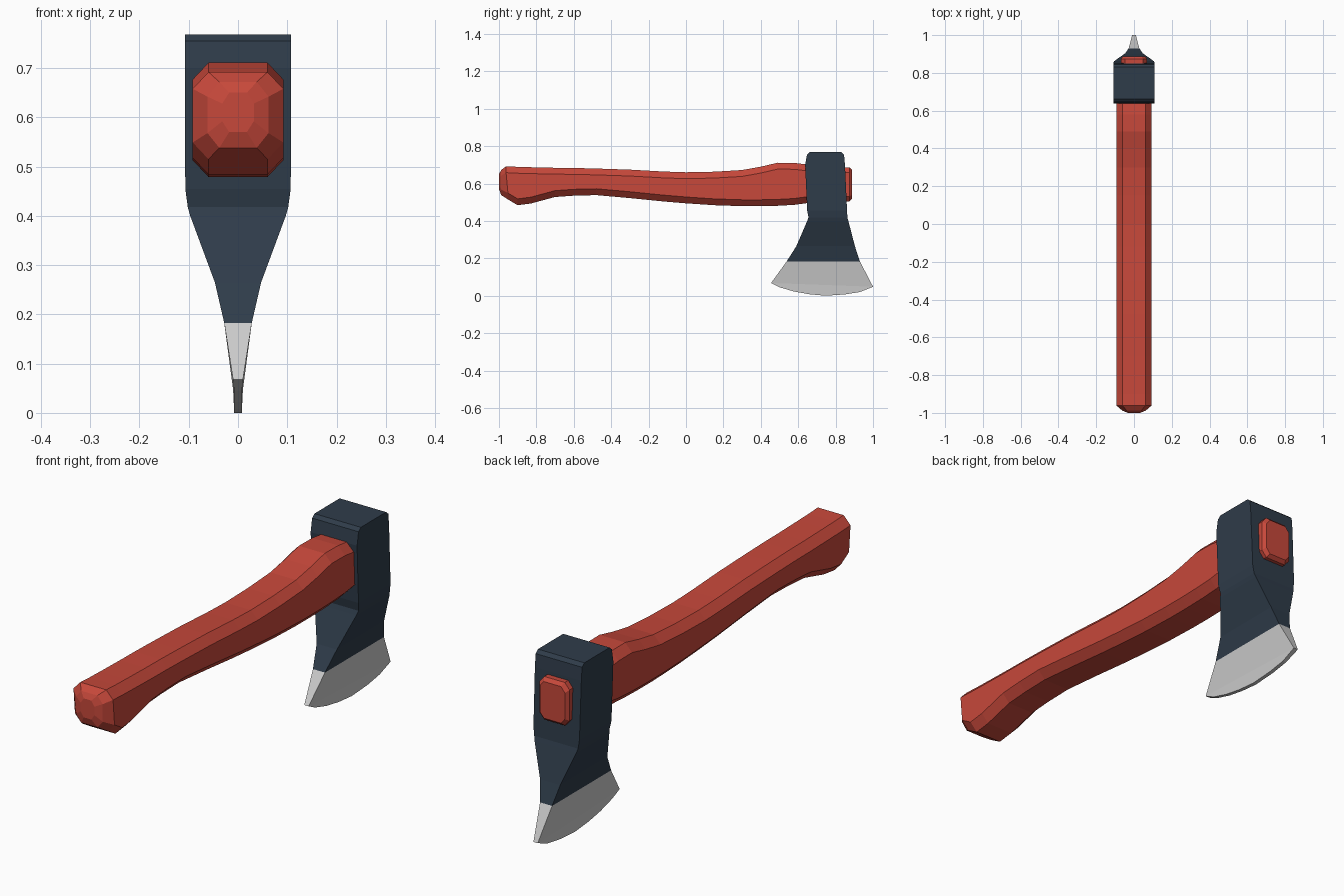
import bpy, bmesh

if "Cube" in bpy.data.objects:
    bpy.data.objects.remove(bpy.data.objects["Cube"])


def material(name, rgb):
    m = bpy.data.materials.new(name)
    m.diffuse_color = (*rgb, 1)
    m.use_nodes = True
    m.node_tree.nodes["Principled BSDF"].inputs["Base Color"].default_value = m.diffuse_color
    return m


def finish(bm, name, mat):
    bmesh.ops.recalc_face_normals(bm, faces=bm.faces)
    me = bpy.data.meshes.new(name)
    bm.to_mesh(me)
    bm.free()
    ob = bpy.data.objects.new(name, me)
    bpy.context.collection.objects.link(ob)
    me.materials.append(mat)
    return ob


def loft(bm, rings, cap_start=True, cap_end=True):
    """Skin a list of closed point rings, optionally capping the ends."""
    vs = [[bm.verts.new(p) for p in r] for r in rings]
    n = len(vs[0])
    for a, b in zip(vs, vs[1:]):
        for i in range(n):
            j = (i + 1) % n
            bm.faces.new((a[i], a[j], b[j], b[i]))
    if cap_start:
        bm.faces.new(vs[0])
    if cap_end:
        bm.faces.new(vs[-1])
    return vs


def octagon(y, top, bottom, w=0.092, cx=0.032, cz=0.034, shift=0.0):
    """Chamfered rectangle across the handle; shift leans its lower half in y."""
    i = w - cx
    pts = [(i, top), (w, top - cz), (w, bottom + cz), (i, bottom),
           (-i, bottom), (-w, bottom + cz), (-w, top - cz), (-i, top)]
    mid = (top + bottom) / 2
    return [(x, y + (shift if z < mid else 0), z) for x, z in pts]


def section(z, y0, y1, w, z1=None):
    """Rectangular slice through the head."""
    z1 = z if z1 is None else z1
    return [(-w, y0, z), (w, y0, z), (w, y1, z1), (-w, y1, z1)]


red = material("red_paint", (0.57, 0.065, 0.043))
navy = material("dark_steel", (0.028, 0.045, 0.068))
steel = material("bare_steel", (0.56, 0.58, 0.58))

# Handle: domed butt, curved grip, stub through the head
bm = bmesh.new()
rings = [
    octagon(-1.0, 0.650, 0.570, 0.032, 0.014, 0.022),
    octagon(-0.988, 0.672, 0.538, 0.062, 0.024, 0.03),
    octagon(-0.962, 0.692, 0.515, shift=0.01),
    octagon(-0.90, 0.689, 0.484),
]
for y, top, bottom in [(-0.83, 0.687, 0.493), (-0.70, 0.684, 0.528),
                       (-0.60, 0.683, 0.535), (-0.48, 0.680, 0.538),
                       (-0.30, 0.674, 0.522), (-0.12, 0.664, 0.504),
                       (0.0, 0.660, 0.494), (0.15, 0.663, 0.484),
                       (0.30, 0.672, 0.479), (0.40, 0.690, 0.479),
                       (0.49, 0.711, 0.481), (0.58, 0.710, 0.486),
                       (0.66, 0.700, 0.497)]:
    rings.append(octagon(y, top, bottom))
rings += [octagon(0.80, 0.686, 0.505, 0.07, 0.022, 0.026),
          octagon(0.874, 0.686, 0.505, 0.07, 0.022, 0.026),
          octagon(0.888, 0.672, 0.518, 0.058, 0.018, 0.022)]
loft(bm, rings)
finish(bm, "handle", red)

# Axe head: block around the handle, narrowing to the cheeks
bm = bmesh.new()
loft(bm, [section(*r) for r in [
    (0.768, 0.662, 0.830, 0.108), (0.755, 0.647, 0.845, 0.108),
    (0.700, 0.637, 0.850, 0.108), (0.455, 0.648, 0.861, 0.107),
    (0.418, 0.655, 0.863, 0.102), (0.400, 0.648, 0.868, 0.097),
    (0.265, 0.590, 0.903, 0.047), (0.183, 0.538, 0.930, 0.028)]])
finish(bm, "axe_head", navy)

# Blade: tapered bit ending in a thin curved cutting edge
bm = bmesh.new()
W = 0.010
bit = loft(bm, [section(0.183, 0.538, 0.930, 0.028),
                section(0.068, 0.455, 1.0, W, 0.048)], cap_end=False)[-1]
curve = [(0.50, 0.045), (0.58, 0.022), (0.66, 0.008), (0.745, 0.0),
         (0.85, 0.007), (0.93, 0.020)]
left, right = [[bm.verts.new((s * W * 0.8, y, z)) for y, z in curve] for s in (-1, 1)]
left = [bit[0]] + left + [bit[3]]
right = [bit[1]] + right + [bit[2]]
bm.faces.new(left)
bm.faces.new(right)
for i in range(len(left) - 1):
    bm.faces.new((left[i], left[i + 1], right[i + 1], right[i]))
finish(bm, "blade", steel)
